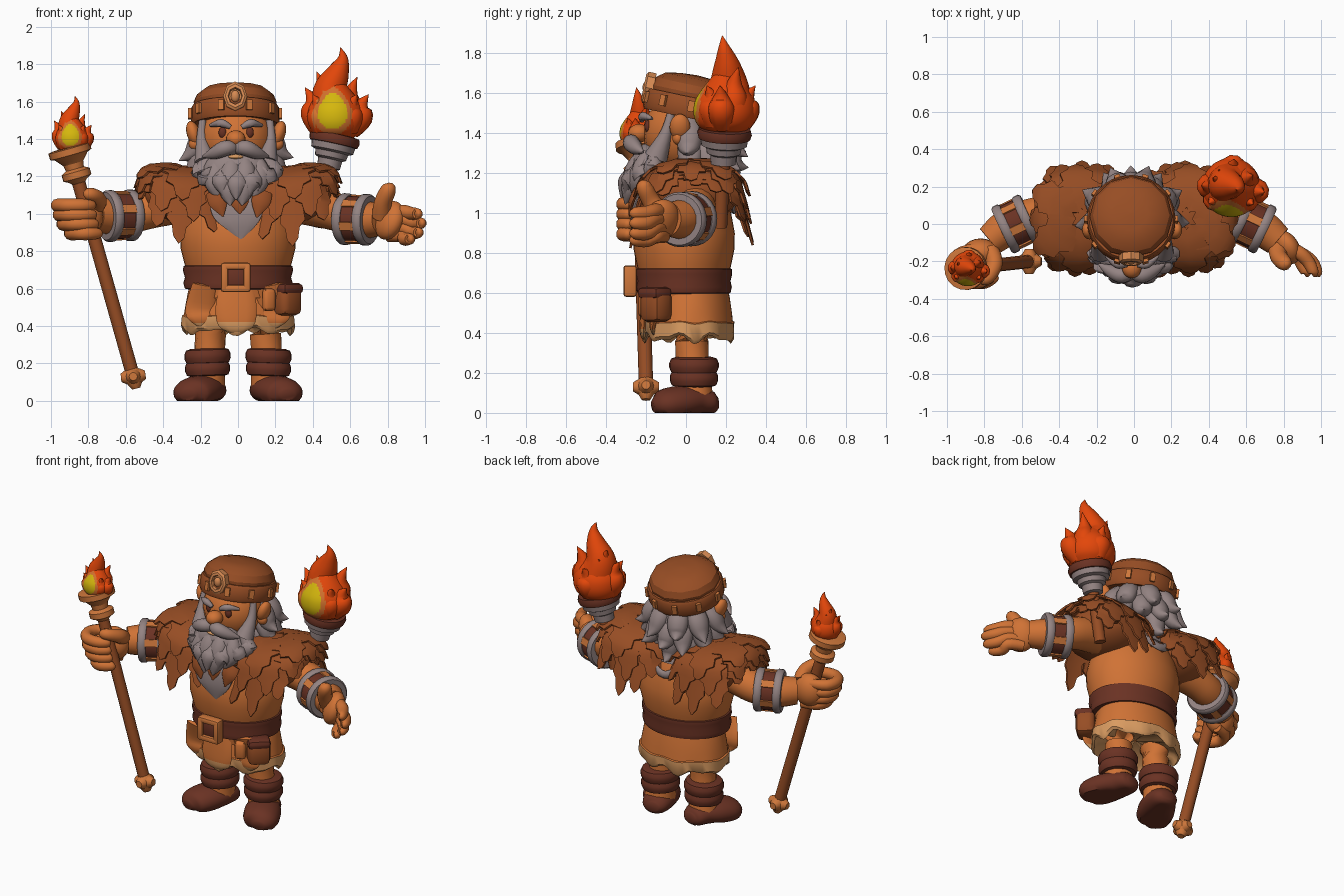
import bpy, bmesh, math, random
from mathutils import Vector as V, Matrix

if "Cube" in bpy.data.objects:
    bpy.data.objects.remove(bpy.data.objects["Cube"])
random.seed(4)
pi, sin, cos = math.pi, math.sin, math.cos

def mat(name, r, g, b):
    m = bpy.data.materials.new(name)
    m.diffuse_color = (r, g, b, 1)
    m.use_nodes = True
    m.node_tree.nodes["Principled BSDF"].inputs["Base Color"].default_value = m.diffuse_color
    return m
SKIN = mat("orange skin", .63, .17, .036)
TAN = mat("pale hide", .70, .33, .12)
FUR = mat("brown fur", .31, .075, .018)
DARK = mat("dark leather", .145, .032, .017)
GREY = mat("grey hair", .295, .228, .224)
GOLD = mat("bronze", .62, .185, .044)
BADGE = mat("light bronze", .68, .255, .085)
FIRE = mat("fire red", .77, .062, .003)
GLOW = mat("fire orange", .66, .17, .028)
YELLOW = mat("fire yellow", .66, .47, .004)

def finish(name, bm, *mats, rule=None, angle=45):
    bmesh.ops.remove_doubles(bm, verts=bm.verts, dist=.0003)
    bmesh.ops.recalc_face_normals(bm, faces=bm.faces)
    for f in bm.faces:
        f.smooth = True
        if rule:
            f.material_index = rule(f.calc_center_median())
    me = bpy.data.meshes.new(name)
    bm.to_mesh(me)
    bm.free()
    me.set_sharp_from_angle(angle=math.radians(angle))
    for m in mats:
        me.materials.append(m)
    ob = bpy.data.objects.new(name, me)
    bpy.context.collection.objects.link(ob)

def rings(bm, rows):
    """Skin closed rings of points into a capped surface."""
    rows = [[bm.verts.new(p) for p in r] for r in rows]
    n = len(rows[0])
    for a, b in zip(rows, rows[1:]):
        for i in range(n):
            bm.faces.new((a[i], a[(i+1) % n], b[(i+1) % n], b[i]))
    bm.faces.new(rows[0])
    bm.faces.new(rows[-1])

def spline(q, n):
    q = [q[0]] + q + [q[-1]]
    c = []
    for i in range(1, len(q)-2):
        a, b, d, e = q[i-1:i+3]
        for k in range(n):
            t = k/n
            c.append(.5*(2*b + (d-a)*t + (2*a-5*b+4*d-e)*t*t + (3*b-a-3*d+e)*t**3))
    return c + [q[-1]]

def sweep(bm, pts, radii, seg=10, flat=1, up=(0, 0, 1), n=4, M=Matrix()):
    """Tapered tube along a smooth path; flat squashes it along up."""
    c = spline([V((*p, r)) for p, r in zip(pts, radii)], n)
    up, rows = V(up), []
    for i, p in enumerate(c):
        t = (c[min(i+1, len(c)-1)] - c[max(i-1, 0)]).to_3d().normalized()
        u = up - t*up.dot(t)
        u = u.normalized() if u.length > .05 else t.orthogonal().normalized()
        w, r = t.cross(u), max(p[3], .002)
        rows.append([M @ (p.to_3d() + (u*flat*cos(a) + w*sin(a))*r)
                     for a in (2*pi*j/seg for j in range(seg))])
    rings(bm, rows)

def frame(loc, axis=(0, 0, 1), scale=(1, 1, 1)):
    return Matrix.Translation(loc) @ V(axis).to_track_quat('Z', 'Y').to_matrix().to_4x4() @ Matrix.Diagonal((*scale, 1))

def lathe(bm, prof, M=Matrix(), seg=32, shape=lambda p: p):
    rings(bm, [[M @ shape(V((max(r, .001)*cos(2*pi*j/seg), max(r, .001)*sin(2*pi*j/seg), z)))
                for j in range(seg)] for r, z in prof])

def ball(bm, c, r, axis=(0, 0, 1)):
    bmesh.ops.create_uvsphere(bm, u_segments=20, v_segments=12, radius=1, matrix=frame(c, axis, r))

def box(bm, c, size, rot=0, bev=.012):
    M = Matrix.Translation(c) @ Matrix.Rotation(rot, 4, 'Z') @ Matrix.Diagonal((*size, 1))
    vs = bmesh.ops.create_cube(bm, size=1, matrix=M)['verts']
    es = {e for v in vs for e in v.link_edges}
    bmesh.ops.bevel(bm, geom=list(es), offset=bev, segments=2, affect='EDGES', profile=.5)

def one(name, m, fn, *a, **k):
    bm = bmesh.new()
    fn(bm, *a, **k)
    finish(name, bm, m)

# torso, legs, boots
oval = frame((0, -.01, 0), scale=(1, .82, 1))
one("torso", SKIN, lathe, [(.25, .55), (.265, .66), (.288, .74), (.308, .82), (.31, .9), (.288, 1), (.24, 1.12), (.15, 1.2), (.1, 1.28)], oval, 40)
for s, side in ((-1, "left"), (1, "right")):
    one(side + "_leg", SKIN, sweep, [(s*.14, .03, .5), (s*.15, .03, .3), (s*.165, .04, .07)], [.1, .082, .098], 16)
    bm = bmesh.new()
    for z, r in ((.172, .117), (.238, .12)):
        lathe(bm, [(r-.03, -.042), (r-.006, -.034), (r+.004, -.01), (r+.004, .012), (r-.006, .034), (r-.03, .042)], frame((s*.163, .04, z), (s*.04, 0, 1)), 24)
    finish(side + "_boot_cuff", bm, DARK)
    bm = bmesh.new()
    sweep(bm, [(s*.14, .16, .05), (s*.145, .13, .05), (s*.165, .05, .06), (s*.21, -.04, .052), (s*.255, -.12, .04), (s*.268, -.165, .03)],
          [.04, .08, .103, .116, .1, .04], 20, .72)
    for v in bm.verts:
        v.co.z = max(v.co.z, .0)
    finish(side + "_boot", bm, DARK)

# hide skirt with a ragged pale hem
def hem(p):
    a = math.atan2(p.y, p.x)
    if p.z < .48:
        k = (.48-p.z)/.1
        p = V((p.x*(1+.02*k*sin(9*a)), p.y*(1+.02*k*sin(9*a)), p.z + k*(.014*sin(7*a+.6) + .01*sin(11*a))))
    return p
bm = bmesh.new()
lathe(bm, [(.25, .64), (.268, .58), (.283, .5), (.29, .455), (.3, .45), (.302, .385), (.285, .37), (.26, .4), (.01, .45)],
      frame((0, .015, 0), scale=(1, .76, 1)), 56, hem)
finish("skirt", bm, SKIN, TAN, rule=lambda c: int(c.z < .445))
bm = bmesh.new()
for x, w, z in ((-.2, .08, .4), (-.01, .11, .36), (.19, .09, .39)):
    sweep(bm, [(x*.9, -.2, .62), (x, -.21+abs(x)*.25, .5), (x, -.215+abs(x)*.25, z+.04), (x, -.21+abs(x)*.25, z)], [w*.8, w, w*.85, .02], 12, .2, (0, 1, 0))
finish("skirt_flaps", bm, SKIN, TAN, rule=lambda c: int(c.z < .42))

# belt, buckle, pouches
one("belt", DARK, lathe, [(.26, .595), (.284, .6), (.292, .63), (.284, .66), (.294, .695), (.292, .72), (.27, .728)], oval, 40)
bm = bmesh.new()
for dx, dz, w, h in ((-.06, 0, .038, .155), (.06, 0, .038, .155), (0, .06, .15, .038), (0, -.06, .15, .038)):
    box(bm, (-.012+dx, -.28, .66+dz), (w, .065, h))
finish("buckle", bm, GOLD)
one("buckle_core", DARK, box, (-.012, -.265, .66), (.1, .06, .1))
one("pouch", FUR, box, (.26, -.15, .535), (.14, .12, .16), .75, .035)
one("pouch_flap", DARK, box, (.264, -.157, .6), (.145, .12, .06), .75, .025)
one("small_pouch", SKIN, box, (.165, -.21, .54), (.07, .05, .12), .4, .02)

# collar and chest piece
one("collar", GREY, lathe, [(.17, 1.22), (.2, 1.19), (.258, 1.11), (.265, 1.085), (.24, 1.08)], oval)
one("back_collar", GREY, sweep, [(-.17, .19, 1.13), (-.09, .225, 1.06), (0, .24, 1.02), (.09, .225, 1.06), (.17, .19, 1.13)], [.026]*5, 8, .6, (0, 1, 0))
bm = bmesh.new()
sweep(bm, [(0, -.235, 1.1), (.0, -.25, 1.03), (.01, -.262, .95), (.015, -.262, .865)], [.14, .15, .105, .006], 14, .14, (0, 1, 0))
finish("chest_bib", bm, GREY)
bm = bmesh.new()
for x0, x1, z in ((-.13, -.08, .985), (.005, .01, 1.0), (.14, .1, .98)):
    sweep(bm, [(x0, -.245, 1.12), ((x0+x1)/2, -.272, 1.06), (x1, -.285, z)], [.045, .05, .004], 8, .3, (0, 1, 0))
finish("chest_leaves", bm, FUR)

# shaggy shoulder fur made of jagged leaf tufts
def fur_point(s, t, phi, lift=0):
    k = min(t, 1)*pi/2
    r = sin(k)*(1 + .16*max(t-1, 0)) + lift
    c, n = cos(phi), sin(phi)
    e = math.sqrt(math.sqrt(c**4+n**4))
    return V((s*(.275 + .235*r*c/e**.6), .03 + .235*r*n/e**.6,
              1.09 + .06*max(c, 0)*r + .16*cos(k) - .24*max(t-1, 0) + lift*.1))
def leaf(bm, s, phi, t0, t1, w, lift):
    n, prev = 8, None
    for i in range(n+1):
        u = i/n
        half = w*min(1, .6+1.5*u)*(1-u**2.2)*(1 if i % 2 else .76)
        tooth = .035 if i % 2 else -.03
        t = t0 + (t1-t0)*u
        row = [bm.verts.new(fur_point(s, t+(tooth if d and i < n else 0), phi + d*(half+.004)/max(sin(min(t, 1)*pi/2), .45),
                                      lift + .14*u - .05*abs(d)*(1-u))) for d in (-1, 0, 1)]
        if prev:
            for a in (0, 1):
                bm.faces.new((prev[a], prev[a+1], row[a+1], row[a]))
        prev = row
for s, side in ((-1, "left"), (1, "right")):
    bm = bmesh.new()
    for a, count, span, t0, top, drop, w in ((0, 11, 2.5, .6, 1.14, .95, .37), (1, 9, 2.35, .3, 1.1, .5, .4), (2, 6, 2.5, .1, .9, .2, .48)):
        for i in range(count):
            phi = -span + 2*span*i/(count-1) + random.uniform(-.08, .08)
            leaf(bm, s, phi, t0, top + drop*sin(phi)**2 + random.uniform(-.06, .1), w, .04*a + random.uniform(0, .02))
    bmesh.ops.recalc_face_normals(bm, faces=bm.faces)
    bmesh.ops.solidify(bm, geom=bm.faces[:], thickness=.012)
    finish(side + "_shoulder_tufts", bm, FUR, angle=30)
    one(side + "_shoulder_fur", FUR, ball, (s*.275, .03, 1.1), (.23, .235, .155))

# arms and bracers
for s, side, zw in ((-1, "left", .99), (1, "right", .97)):
    one(side + "_arm", SKIN, sweep, [(s*.25, .03, 1.08), (s*.45, .045, 1.03), (s*.56, .035, 1.0), (s*.68, -.02, zw), (s*.77, -.09, zw)],
        [.12, .105, .1, .1, .085], 18)
    ax = V((s*.88, -.42, -.03))
    c = V((s*.63, .0, zw))
    one(side + "_bracer", DARK, lathe, [(.09, -.07), (.124, -.065), (.124, .065), (.09, .07)], frame(c, ax), 28)
    bm = bmesh.new()
    for d in (-.062, .062):
        lathe(bm, [(.09, -.025), (.128, -.025), (.138, -.014), (.138, .014), (.128, .025), (.09, .025)], frame(c + ax*d, ax), 28)
    finish(side + "_bracer_rims", bm, GREY)
    bm = bmesh.new()
    for i in range(6):
        M = frame(c, ax) @ Matrix.Rotation(i*pi/3+.3, 4, 'Z') @ Matrix.Translation((.122, 0, 0)) @ Matrix.Diagonal((.016, .045, .08, 1))
        bmesh.ops.create_cube(bm, size=1, matrix=M)
    finish(side + "_bracer_plates", bm, GOLD)

# open hand
bm = bmesh.new()
ball(bm, (.81, -.125, .965), (.1, .065, .108), (.3, .2, 1))
for z, x, dz in ((1.01, .97, -.01), (.97, .99, -.02), (.925, .975, -.025), (.885, .93, -.02)):
    sweep(bm, [(.8, -.11, z), (.885, -.155, z), (x-.04, -.2, z+dz), (x-.01, -.26, z+dz), (x-.016, -.275, z+dz)], [.035, .038, .036, .029, .01], 10)
sweep(bm, [(.77, -.13, .99), (.775, -.175, 1.06), (.8, -.205, 1.12), (.812, -.21, 1.15), (.815, -.21, 1.165)], [.055, .047, .043, .032, .01], 12, up=(0, 1, 0))
finish("right_hand", bm, SKIN)

# gripping hand
bm = bmesh.new()
ball(bm, (-.82, -.155, .985), (.1, .078, .108))
for z, e in ((1.045, .0), (.995, .0), (.945, .01), (.895, .04)):
    o = (1.0-z)*.2 + e
    sweep(bm, [(-.84+o, -.13, z), (-.93+o, -.165, z), (-.955+o, -.24, z), (-.91+o, -.305, z), (-.83+o*.5, -.312, z), (-.775+o*.5, -.285, z), (-.765+o*.5, -.275, z)],
          [.03, .036, .037, .036, .036, .028, .008], 10)
sweep(bm, [(-.77, -.14, 1.03), (-.745, -.21, 1.07), (-.775, -.28, 1.1), (-.81, -.3, 1.105), (-.825, -.3, 1.105)], [.05, .045, .038, .03, .01], 10)
finish("left_hand", bm, SKIN)

# flames: bulb with curling tongues and a glowing front
def flame(name, loc, h, wide):
    M = Matrix.Translation(loc) @ Matrix.Diagonal((h*wide, h*wide, h, 1))
    bm = bmesh.new()
    prof = [V(p) for p in ((.22, -.04), (.3, .03), (.34, .11), (.35, .2), (.33, .3), (.27, .4), (.19, .5), (.1, .6), (.0, .68))]
    lathe(bm, spline(prof, 4), M, 88)
    sweep(bm, [(-.02, .04, .3), (-.06, .04, .5), (.03, .02, .7), (.09, -.01, .87), (.06, -.03, 1)], [.27, .21, .14, .065, .002], 14, up=(0, 1, 0), M=M)
    for a, r, z in ((-8, .4, .46), (30, .3, .66), (85, .34, .46), (125, .26, .6), (176, .36, .54), (152, .25, .72), (215, .33, .46), (322, .33, .46)):
        a = math.radians(a)
        d = V((cos(a), sin(a), 0))
        sweep(bm, [d*.17+V((0, 0, .05)), d*(r-.1)+V((0, 0, z*.45)), d*(r-.09)+V((0, 0, z*.72)), d*r+V((0, 0, z))], [.13, .155, .09, .002], 10, up=(-sin(a), cos(a), 0), M=M)
    inv = M.inverted()
    def rule(c):
        p = inv @ c
        k = ((p.x+.03)/(.19-.24*max(p.z-.22, 0)))**2 + ((p.z-.27)/.215)**2
        return 0 if p.y > -.12 or k > 1.65 else (2 if k < .95 else 1)
    finish(name, bm, FIRE, GLOW, YELLOW, rule=rule)

# staff and back torch
lo, hi = V((-.56, -.2, .13)), V((-.875, -.235, 1.25))
ax = (hi-lo).normalized()
one("staff_shaft", FUR, sweep, [lo, (lo+hi)/2, hi], [.036, .036, .036], 12, up=(0, 1, 0))
bm = bmesh.new()
lathe(bm, [(.035, -.09), (.05, -.075), (.078, -.06), (.078, -.025), (.05, -.01), (.055, .02), (.09, .06), (.115, .07), (.115, .105), (.09, .11)], frame(hi, ax), 18)
finish("staff_bowl", bm, GOLD, angle=30)
bm = bmesh.new()
ball(bm, lo, (.05, .05, .058), ax)
for d in ((1, 0, .15), (-1, 0, -.1), (0, 1, 0), (0, -1, 0), (.25, 0, -1)):
    lathe(bm, [(.048, 0), (.038, .04), (.022, .066)], frame(lo, d), 12)
finish("staff_foot", bm, GOLD, angle=50)
flame("staff_flame", (-.888, -.24, 1.345), .285, .93)

lo, hi = V((.415, .17, .93)), V((.495, .188, 1.3))
one("torch_shaft", FUR, sweep, [lo, (lo+hi)/2, hi], [.036, .036, .036], 12, up=(0, 1, 0))
ax = (hi-lo).normalized()
one("torch_cup", GREY, lathe, [(.04, -.06), (.062, -.055), (.066, -.01), (.085, .0), (.09, .03), (.115, .04), (.12, .075), (.09, .085)], frame(hi, ax), 20)
one("torch_rim", DARK, lathe, [(.1, .07), (.13, .075), (.138, .1), (.13, .125), (.09, .13)], frame(hi, ax), 20)
flame("torch_flame", (.52, .195, 1.425), .465, .97)

# head, ears, nose, eyes
one("head", SKIN, ball, (-.01, -.015, 1.4), (.2, .2, .2))
one("nose", SKIN, ball, (-.012, -.235, 1.4), (.052, .055, .046))
for s, side in ((-1, "left"), (1, "right")):
    bm = bmesh.new()
    ball(bm, (-.01+s*.228, -.03, 1.43), (.052, .036, .068), (s*.3, 0, 1))
    ball(bm, (-.01+s*.22, -.04, 1.375), (.034, .028, .034))
    finish(side + "_ear", bm, SKIN)
    one(side + "_eye", DARK, ball, (-.01+s*.072, -.192, 1.435), (.022, .016, .03))
    one(side + "_brow", GREY, sweep, [(-.01+s*.03, -.22, 1.463), (-.01+s*.08, -.215, 1.485), (-.01+s*.14, -.17, 1.473)], [.012, .022, .008], 8)
    one(side + "_moustache", GREY, sweep, [(-.012, -.245, 1.345), (-.012+s*.05, -.275, 1.352), (-.012+s*.115, -.25, 1.325), (-.012+s*.175, -.215, 1.305)],
        [.028, .042, .034, .006], 12, up=(0, 1, 0))
    one(side + "_sideburn", GREY, sweep, [(-.01+s*.18, -.075, 1.5), (-.01+s*.184, -.1, 1.4), (-.01+s*.165, -.15, 1.28)], [.02, .03, .06], 10, up=(0, 1, 0))
one("mouth", TAN, ball, (-.012, -.255, 1.305), (.04, .02, .012))

# beard
bm = bmesh.new()
ball(bm, (-.01, -.19, 1.22), (.18, .09, .13))
for row, y, z0 in ((0, -.22, 1.28), (1, -.235, 1.24)):
    for i in range(6 - row):
        x = (i - (5-row)/2)/2.5
        zt = 1.05 + .11*x*x + .035*row
        sweep(bm, [(x*.15, y+.06*x*x, z0+.02), (x*.19, y-.04+.1*x*x, z0-.06), (x*.185-.01, y-.065+.11*x*x, zt+.06), (x*.16-.01, y-.09+.13*x*x, zt-.01)],
              [.035, .06, .055, .004], 10, .8, (0, 1, 0))
finish("beard", bm, GREY)

# back hair locks
bm = bmesh.new()
ball(bm, (-.01, .06, 1.36), (.21, .18, .15))
for r0, z0, z1, out, count in ((.16, 1.45, 1.29, .325, 6), (.15, 1.38, 1.21, .315, 7), (.12, 1.31, 1.12, .26, 5)):
    for i in range(count):
        a = -.12 + (pi+.24)*i/(count-1) + random.uniform(-.05, .05)
        d = V((cos(a)*.95, sin(a)*.88, 0))
        b = V((-.01, .035, 0))
        sweep(bm, [b+d*r0+V((0, 0, z0)), b+d*(r0+.05)+V((0, 0, z0-.06)), b+d*(out-.07)+V((0, 0, z1+.035)), b+d*out+V((0, 0, z1+random.uniform(-.01, .02)))],
              [.055, .068, .052, .002], 10, .8, up=(d.x, d.y, .4))
finish("back_hair", bm, GREY)

# hat with band, studs and badge
H = Matrix.Translation((-.015, .025, 1.535)) @ Matrix.Rotation(math.radians(-12), 4, 'X')
bm = bmesh.new()
lathe(bm, [(.2, -.05), (.215, .02), (.222, .065), (.205, .105), (.16, .138), (.09, .152), (0, .158)], H, 12)
finish("hat_crown", bm, FUR, angle=30)
one("hat_band", FUR, lathe, [(.2, -.055), (.228, -.06), (.237, -.04), (.236, .03), (.226, .045), (.2, .045)], H, 28)
bm = bmesh.new()
for i in range(10):
    a = -pi/2 + 2*pi*(i+.5)/10
    M = H @ Matrix.Rotation(a, 4, 'Z') @ Matrix.Translation((.236, 0, 0))
    bmesh.ops.create_cube(bm, size=1, matrix=M @ Matrix.Diagonal((.03, .032, .055, 1)))
finish("hat_studs", bm, GOLD)
M = H @ Matrix.Translation((0, -.222, .045)) @ Matrix.Rotation(pi/2, 4, 'X') @ Matrix.Diagonal((.85, 1.05, 1, 1))
bm = bmesh.new()
lathe(bm, [(.045, -.02), (.076, -.02), (.076, .02), (.062, .03), (.045, .03), (.04, .01)], M, 8)
finish("hat_badge", bm, BADGE, angle=30)
one("badge_gem", BADGE, ball, M @ V((0, 0, .015)), (.024, .02, .032))
